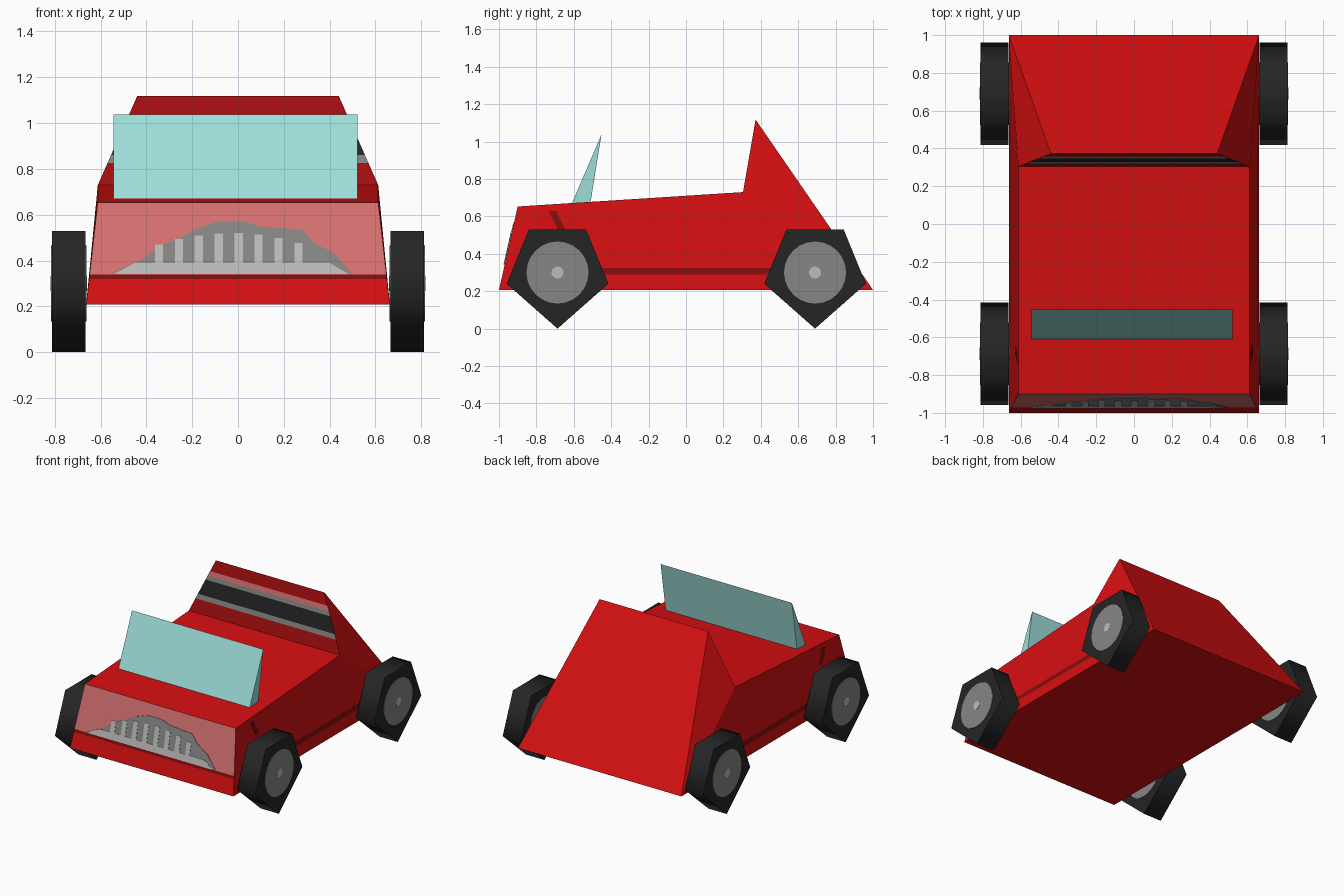
import bpy, bmesh, math
from mathutils import Vector

if "Cube" in bpy.data.objects:
    bpy.data.objects.remove(bpy.data.objects["Cube"])


def lin(c):
    c /= 255
    return c / 12.92 if c <= 0.04045 else ((c + 0.055) / 1.055) ** 2.4


def mat(name, r, g, b):
    m = bpy.data.materials.new(name)
    m.diffuse_color = (lin(r), lin(g), lin(b), 1)
    m.use_nodes = True
    m.node_tree.nodes["Principled BSDF"].inputs["Base Color"].default_value = m.diffuse_color
    return m


RED = mat("red paint", 214, 15, 17)
WALL = mat("dark red", 168, 14, 16)
SEAM = mat("seam red", 130, 13, 15)
PINK = mat("pale red", 216, 115, 115)
BLACK = mat("tyre black", 37, 37, 37)
GREY = mat("grey metal", 134, 134, 132)
LIGHT = mat("light metal", 188, 188, 186)
GLASS = mat("pale glass", 158, 221, 217)


def finish(name, bm, mats):
    bmesh.ops.recalc_face_normals(bm, faces=bm.faces)
    me = bpy.data.meshes.new(name)
    bm.to_mesh(me)
    bm.free()
    for m in mats:
        me.materials.append(m)
    ob = bpy.data.objects.new(name, me)
    bpy.context.collection.objects.link(ob)
    return ob


def prism(name, pts, step, m):
    """Closed solid: polygon of 3D points pushed along step."""
    bm = bmesh.new()
    f = bm.faces.new([bm.verts.new(p) for p in pts])
    r = bmesh.ops.extrude_face_region(bm, geom=[f], use_keep_orig=True)
    bmesh.ops.translate(bm, vec=step, verts=[v for v in r["geom"] if isinstance(v, bmesh.types.BMVert)])
    return finish(name, bm, [m])


def cut(bm, faces, co, no):
    geom = set(faces)
    for f in faces:
        geom.update(f.edges)
        geom.update(f.verts)
    bmesh.ops.bisect_plane(bm, geom=list(geom), plane_co=co, plane_no=no)


# Body: side profile as (y, z, half width)
profile = [(-1, 0.207, 0.663), (-0.9, 0.653, 0.612), (0.305, 0.73, 0.612),
           (0.372, 1.118, 0.44), (1, 0.207, 0.663)]
bm = bmesh.new()
L, R = [[bm.verts.new((s * w, y, z)) for y, z, w in profile] for s in (-1, 1)]
for i in range(5):
    j = (i + 1) % 5
    bm.faces.new((L[i], L[j], R[j], R[i])).material_index = 0
for S in (L, R):
    bm.faces.new((S[0], S[1], S[2], S[4]))
    bm.faces.new((S[2], S[3], S[4]))
bm.normal_update()
bmesh.ops.recalc_face_normals(bm, faces=bm.faces)


def nose():
    return [f for f in bm.faces if f.normal.y < -0.8 and f.calc_center_median().y < -0.8]


def wall():
    return [f for f in bm.faces if f.normal.y < -0.8 and f.calc_center_median().y > 0]


def side():
    return [f for f in bm.faces if abs(f.normal.x) > 0.95]


# Painted bands: nose panel, seat back stripes and side seams
for z in (0.32, 0.34):
    cut(bm, nose(), (0, 0, z), (0, 0, 1))
wall_z = (0.825, 0.86, 0.97, 1.0, 1.035)
for z in wall_z:
    cut(bm, wall(), (0, 0, z), (0, 0, 1))
for z in (0.29, 0.325):
    cut(bm, side(), (0, 0, z), (0, 0, 1))


def seam():
    return [f for f in side() if 0.29 < f.calc_center_median().z < 0.325]


for y in (-0.65, 0.65):
    cut(bm, seam(), (0, y, 0), (0, 1, 0))
for f in nose():
    z = f.calc_center_median().z
    f.material_index = 0 if z < 0.32 else 2 if z < 0.34 else 3
stripes = [1, 5, 4, 5, 3, 1]
for f in wall():
    f.material_index = stripes[sum(f.calc_center_median().z > z for z in wall_z)]
for f in seam():
    if abs(f.calc_center_median().y) < 0.6:
        f.material_index = 2
finish("body", bm, [RED, WALL, SEAM, PINK, BLACK, GREY])


# Grille plates lying on the sloping nose
def nose_plate(name, pts, lift, m):
    out = [(x, -1 + (z - 0.207) * 0.1 / 0.446 - lift, z) for x, z in pts]
    return prism(name, out, (0, 0.003, 0), m)


arch = [(-0.55, 0.342), (-0.5, 0.37), (-0.42, 0.4), (-0.35, 0.46), (-0.25, 0.5), (-0.18, 0.54),
        (-0.09, 0.57), (0.03, 0.57), (0.1, 0.548), (0.28, 0.535), (0.33, 0.48), (0.42, 0.43), (0.5, 0.342)]
nose_plate("grille", arch, 0.004, GREY)
nose_plate("grille_sill", [(-0.54, 0.342), (0.48, 0.342), (0.4, 0.39), (-0.45, 0.39)], 0.006, LIGHT)
for i in range(8):
    x = -0.345 + i * 0.087
    top = 0.52 - 0.5 * (x + 0.03) ** 2
    nose_plate("grille_bar", [(x - 0.018, 0.388), (x + 0.018, 0.388), (x + 0.018, top), (x - 0.018, top)],
               0.006, LIGHT)

# Small vent marks on the flanks
for s in (-1, 1):
    pts = [(s * (0.666 - (z - 0.207) * 0.1143), y, z)
           for y, z in ((-0.735, 0.63), (-0.695, 0.63), (-0.645, 0.53), (-0.685, 0.53))]
    prism("flank_mark", pts, (-s * 0.004, 0, 0), SEAM)

# Wedge windscreen
prism("windscreen", [(-0.543, -0.61, 0.67), (-0.543, -0.51, 0.678), (-0.543, -0.452, 1.038)],
      (1.065, 0, 0), GLASS)


# Wheels: five-sided tyres with round hubs on both faces
def disc(name, x, y, r, depth, m):
    pts = [(x - depth / 2, y + r * math.cos(a * math.tau / 24), 0.3 + r * math.sin(a * math.tau / 24))
           for a in range(24)]
    return prism(name, pts, (depth, 0, 0), m)


for s in (-1, 1):
    for y in (-0.687, 0.69):
        pent = [(0, 0), (0.272, 0.24), (0.153, 0.53), (-0.153, 0.53), (-0.272, 0.24)]
        tyre = prism("tyre", [(s * 0.665, y + a, z) for a, z in pent], (s * 0.148, 0, 0), BLACK)
        bpy.ops.object.select_all(action='DESELECT')
        tyre.select_set(True)
        bpy.context.view_layer.objects.active = tyre
        bpy.ops.object.shade_smooth_by_angle(angle=math.radians(85))
        for x in (0.665, 0.813):
            disc("hub", s * x, y, 0.166, 0.006, GREY)
            disc("hub_cap", s * x, y, 0.032, 0.01, LIGHT)
